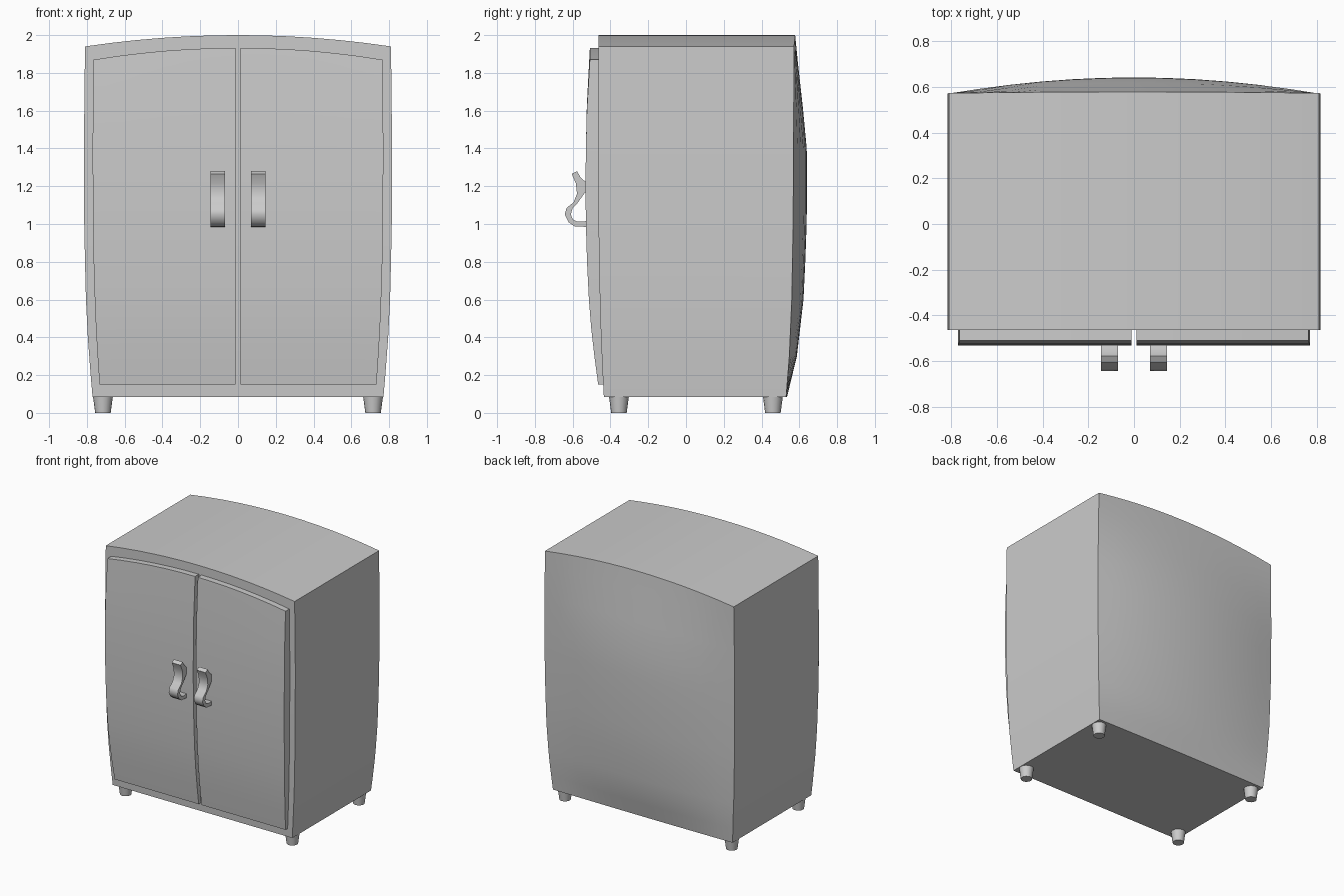
import bpy, bmesh, math

if "Cube" in bpy.data.objects:
    bpy.data.objects.remove(bpy.data.objects["Cube"])

grey = bpy.data.materials.new("light_grey")
grey.diffuse_color = (0.6, 0.6, 0.6, 1)
grey.use_nodes = True
grey.node_tree.nodes["Principled BSDF"].inputs["Base Color"].default_value = grey.diffuse_color


def finish(name, bm, angle=30):
    bmesh.ops.recalc_face_normals(bm, faces=bm.faces)
    me = bpy.data.meshes.new(name)
    bm.to_mesh(me)
    bm.free()
    me.materials.append(grey)
    ob = bpy.data.objects.new(name, me)
    bpy.context.collection.objects.link(ob)
    bpy.ops.object.select_all(action='DESELECT')
    ob.select_set(True)
    bpy.context.view_layer.objects.active = ob
    bpy.ops.object.shade_smooth_by_angle(angle=math.radians(angle))
    return ob


def interp(table, z):
    """Piecewise linear lookup in a list of (z, value)."""
    for (z0, a), (z1, b) in zip(table, table[1:]):
        if z <= z1:
            return a + (b - a) * max(0, (z - z0) / (z1 - z0))
    return table[-1][1]


def slab(name, levels, cols, point, angle=30):
    """Closed shell of two grids; point(u, z, back) gives each corner."""
    bm = bmesh.new()
    rings = []
    for z in levels:
        ring = [bm.verts.new(point(u, z, False)) for u in cols]
        ring += [bm.verts.new(point(u, z, True)) for u in reversed(cols)]
        rings.append(ring)
    n = len(rings[0])
    for a, b in zip(rings, rings[1:]):
        for i in range(n):
            j = (i + 1) % n
            bm.faces.new((a[i], a[j], b[j], b[i]))
    for r in (rings[0], rings[-1]):
        for i in range(len(cols) - 1):
            bm.faces.new((r[i], r[i + 1], r[n - 2 - i], r[n - 1 - i]))
    return finish(name, bm, angle)


# Shared curved silhouettes, as (height, value)
HALF_W = [(0.085, 0.77), (0.2, 0.78), (0.4, 0.795), (0.6, 0.805), (0.8, 0.81),
          (1.0, 0.814), (1.4, 0.816), (1.94, 0.81)]
FRONT = [(0.085, -0.435), (0.2, -0.441), (0.4, -0.45), (0.6, -0.456),
         (0.8, -0.46), (1.0, -0.463), (1.94, -0.463)]
BACK = [(0.085, 0.53), (0.3, 0.547), (0.6, 0.56), (1.0, 0.567), (1.94, 0.572)]
BULGE = [(0.085, 0.005), (0.3, 0.04), (0.6, 0.062), (0.9, 0.071), (1.2, 0.073),
         (1.4, 0.07), (1.6, 0.048), (1.8, 0.022), (1.94, 0.006)]


def arch(u, z, start, top, rise):
    """Lift the upper rows into the curved top edge."""
    return z + rise * (1 - u * u) * max(0, (z - start) / (top - start))


# Cabinet body with arched top and domed back
def body_point(u, z, back):
    y = interp(BACK, z) + interp(BULGE, z) * (1 - u * u) if back else interp(FRONT, z)
    return (u * interp(HALF_W, z), y, arch(u, z, 1.4, 1.94, 0.06))


slab("cabinet_body", [0.085, 0.2, 0.3, 0.4, 0.6, 0.8, 1.0, 1.2, 1.4, 1.6, 1.8, 1.94],
     [i / 6 - 1 for i in range(13)], body_point)

# Pair of bowed doors
DOOR_W = [(0.15, 0.733), (0.4, 0.75), (0.6, 0.758), (0.8, 0.764), (1.0, 0.767),
          (1.4, 0.77), (1.87, 0.764)]
DOOR_Y = [(0.15, -0.465), (0.3, -0.485), (0.45, -0.502), (0.6, -0.514),
          (0.8, -0.524), (1.0, -0.53), (1.2, -0.532), (1.4, -0.53),
          (1.6, -0.525), (1.87, -0.509)]
for side, label in ((-1, "left"), (1, "right")):
    def door_point(u, z, back):
        x = 0.012 + u * (interp(DOOR_W, z) - 0.012)
        y = interp(FRONT, z) + 0.002 if back else interp(DOOR_Y, z)
        return (side * x, y, arch(u, z, 1.4, 1.87, 0.062))

    slab(label + "_door", [z for z, _ in DOOR_Y], [i / 6 for i in range(7)], door_point)

# Curled handles, extruded from a side profile
PROFILE = [(-0.605, 1.265), (-0.577, 1.28), (-0.557, 1.245), (-0.528, 1.22),
           (-0.528, 1.175), (-0.55, 1.145), (-0.575, 1.11), (-0.6, 1.085),
           (-0.61, 1.05), (-0.6, 1.025), (-0.575, 1.012), (-0.528, 1.015),
           (-0.528, 0.985), (-0.59, 0.987), (-0.622, 1.01), (-0.642, 1.05),
           (-0.632, 1.085), (-0.595, 1.115), (-0.577, 1.16), (-0.583, 1.215)]
for side, label in ((-1, "left"), (1, "right")):
    bm = bmesh.new()
    face = bm.faces.new([bm.verts.new((side * 0.07, y, z)) for y, z in PROFILE])
    new = bmesh.ops.extrude_face_region(bm, geom=[face])["geom"]
    bmesh.ops.translate(bm, vec=(side * 0.075, 0, 0),
                        verts=[v for v in new if isinstance(v, bmesh.types.BMVert)])
    finish(label + "_handle", bm, 45)

# Tapered feet
for x, xl in ((-0.715, "left"), (0.715, "right")):
    for y, yl in ((-0.355, "front"), (0.46, "back")):
        bm = bmesh.new()
        bmesh.ops.create_cone(bm, cap_ends=True, segments=16, radius1=0.041,
                              radius2=0.053, depth=0.09)
        bmesh.ops.translate(bm, vec=(x, y, 0.045), verts=bm.verts)
        finish(yl + "_" + xl + "_foot", bm, 40)
